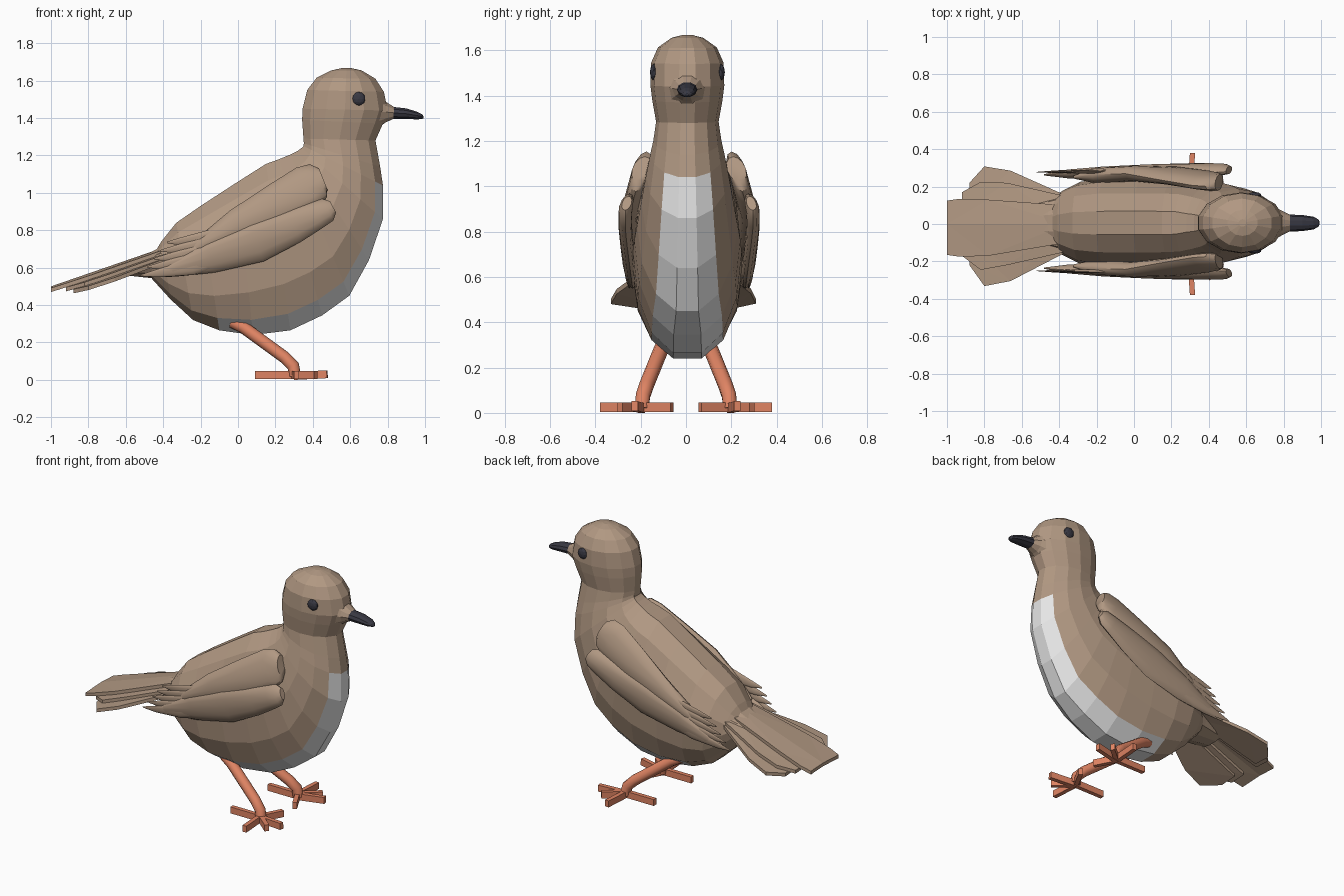
import bpy, bmesh, math
from mathutils import Vector, Matrix

if "Cube" in bpy.data.objects:
    bpy.data.objects.remove(bpy.data.objects["Cube"])


def material(name, rgb):
    m = bpy.data.materials.new(name)
    m.diffuse_color = (*rgb, 1)
    m.use_nodes = True
    m.node_tree.nodes["Principled BSDF"].inputs["Base Color"].default_value = m.diffuse_color
    return m


BROWN = material("brown_plumage", (0.44, 0.315, 0.225))
WHITE = material("white_belly", (0.80, 0.80, 0.80))
DARK = material("dark_beak", (0.04, 0.04, 0.055))
ORANGE = material("orange_leg", (0.74, 0.23, 0.125))


def finish(name, bm, mats, smooth=None):
    bmesh.ops.recalc_face_normals(bm, faces=bm.faces)
    me = bpy.data.meshes.new(name)
    bm.to_mesh(me)
    bm.free()
    ob = bpy.data.objects.new(name, me)
    bpy.context.collection.objects.link(ob)
    for m in mats:
        me.materials.append(m)
    if smooth:
        bpy.ops.object.select_all(action='DESELECT')
        ob.select_set(True)
        bpy.context.view_layer.objects.active = ob
        bpy.ops.object.shade_smooth_by_angle(angle=math.radians(smooth))
    return ob


def loft(rings, rule=None):
    """Skin a list of point rings; rule(i, j) gives the material of a face."""
    bm = bmesh.new()
    vs = [[bm.verts.new(p) for p in r] for r in rings]
    n = len(rings[0])
    for i in range(len(vs) - 1):
        for j in range(n):
            k = (j + 1) % n
            f = bm.faces.new((vs[i][j], vs[i][k], vs[i + 1][k], vs[i + 1][j]))
            f.material_index = rule(i, j) if rule else 0
    bm.faces.new(vs[0])
    bm.faces.new(vs[-1])
    return bm


# Body and head: (back x, back z, belly x, belly z, half width)
SIDES = 14
SECTIONS = [
    (-0.44, 0.69, -0.46, 0.54, 0.12), (-0.41, 0.74, -0.36, 0.43, 0.17),
    (-0.33, 0.84, -0.24, 0.32, 0.22), (-0.20, 0.93, -0.10, 0.265, 0.24),
    (0.00, 1.06, 0.08, 0.24, 0.242), (0.15, 1.155, 0.28, 0.265, 0.24),
    (0.22, 1.18, 0.45, 0.345, 0.234), (0.28, 1.205, 0.595, 0.45, 0.222),
    (0.32, 1.225, 0.70, 0.64, 0.203), (0.34, 1.24, 0.775, 0.86, 0.182),
    (0.35, 1.25, 0.775, 1.04, 0.163), (0.352, 1.265, 0.76, 1.14, 0.15),
    (0.35, 1.29, 0.735, 1.28, 0.138), (0.343, 1.39, 0.775, 1.37, 0.155),
    (0.345, 1.45, 0.80, 1.44, 0.163), (0.37, 1.55, 0.78, 1.54, 0.16),
    (0.42, 1.615, 0.735, 1.61, 0.13), (0.50, 1.655, 0.66, 1.655, 0.07),
    (0.56, 1.668, 0.60, 1.668, 0.02)]
rings = []
for i, (bx, bz, fx, fz, w) in enumerate(SECTIONS):
    back, belly = Vector((bx, 0.006, bz)), Vector((fx, 0.006, fz))
    mid, half = (back + belly) / 2, (belly - back) / 2 / math.cos(math.pi / SIDES)
    power = 0.9 if i < 7 else 1.0
    ring = []
    for j in range(SIDES):
        a = math.tau * (j - 0.5) / SIDES
        s = math.sin(a)
        ring.append(mid + half * math.cos(a) + Vector((0, math.copysign(abs(s) ** power, s) * w, 0)))
    rings.append(ring)


def belly_rule(i, j):
    side = j in (1, SIDES - 1)
    return int((j == 0 and 3 <= i <= 9) or (side and 3 <= i <= 9))


finish("body", loft(rings, belly_rule), [BROWN, WHITE])


def x_rings(sections, n):
    """Elliptical rings facing x: (x, z, half width, half height)."""
    return [[Vector((x, 0.005 + w * math.cos(math.tau * k / n), z + h * math.sin(math.tau * k / n)))
             for k in range(n)] for x, z, w, h in sections]


# Beak and its feathered base
finish("beak_base", loft(x_rings([(0.73, 1.435, 0.10, 0.105), (0.79, 1.432, 0.066, 0.058),
                                  (0.835, 1.428, 0.044, 0.032)], 10)), [BROWN])
finish("beak", loft(x_rings([(0.82, 1.428, 0.046, 0.034), (0.90, 1.423, 0.043, 0.03),
                             (0.96, 1.413, 0.034, 0.021), (0.985, 1.407, 0.02, 0.013),
                             (0.993, 1.404, 0.006, 0.005)], 10)), [DARK])


def blade(name, path, y0, side, thick):
    """Flattened feather in the xz plane; path holds (x, z, half width)."""
    rs, n = [], 12
    for i, (x, z, hw) in enumerate(path):
        a, b = path[max(i - 1, 0)], path[min(i + 1, len(path) - 1)]
        d = Vector((b[0] - a[0], 0, b[1] - a[1])).normalized()
        across = Vector((-d.z, 0, d.x))
        t = thick * min(1, hw / 0.05)
        ring = []
        for k in range(n):
            ang = math.tau * k / n
            p = Vector((x, 0, z)) + across * hw * math.cos(ang)
            y = y0 - 0.27 * max(0, p.z - 0.9) - 0.13 * max(0, 0.8 - p.z) + t * math.sin(ang)
            ring.append(p + Vector((0, side * y, 0)))
        rs.append(ring)
    finish(name, loft(rs), [BROWN], 40)


# Wings: shoulder flap, folded lower wing and a fan of flight feathers
for side, label in ((1, "left"), (-1, "right")):
    y = 0.285 if side > 0 else 0.258
    blade(label + "_wing_shoulder",
          [(0.455, 1.075, 0.06), (0.43, 1.065, 0.10), (0.37, 1.03, 0.12), (0.2, 0.935, 0.11),
           (0.0, 0.82, 0.095), (-0.2, 0.71, 0.05), (-0.32, 0.65, 0.01)], y - 0.015, side, 0.042)
    blade(label + "_wing_lower",
          [(0.508, 0.925, 0.035), (0.48, 0.91, 0.065), (0.42, 0.88, 0.075), (0.3, 0.82, 0.09),
           (0.1, 0.735, 0.108), (-0.15, 0.655, 0.085), (-0.35, 0.59, 0.04),
           (-0.48, 0.555, 0.006)], y + 0.01, side, 0.03)
    for k in range(5):
        tx, tz = -0.38 - 0.035 * k, 0.735 - 0.044 * k
        sx, sz = 0.26, 0.93 - 0.03 * k
        path = [(sx + (tx - sx) * t, sz + (tz - sz) * t - 0.05 * math.sin(math.pi * t), w)
                for t, w in ((0, 0.02), (0.3, 0.045), (0.65, 0.042), (0.88, 0.022), (1, 0.004))]
        blade(f"{label}_flight_feather_{k + 1}", path, y + 0.006 * k, side, 0.014)


def tail_plate(name, outline, lift, thick=0.022):
    """Flat feather from an xy outline, sloping down to the tail tip and the sides."""
    bm = bmesh.new()

    def z(x, y):
        return lift + 0.70 + (x + 0.42) * 0.345 - abs(y) * 0.12 * (1 + min(0, x + 0.42))

    top = [bm.verts.new((x, y, z(x, y))) for x, y in outline]
    low = [bm.verts.new((x, y, z(x, y) - thick)) for x, y in outline]
    n = len(outline)
    bm.faces.new(top)
    bm.faces.new(low[::-1])
    for i in range(n):
        k = (i + 1) % n
        bm.faces.new((top[i], low[i], low[k], top[k]))
    bmesh.ops.triangulate(bm, faces=[f for f in bm.faces if len(f.verts) > 4])
    finish(name, bm, [BROWN])


# Tail fan: paired feathers, the middle pair on top
for s, label in ((1, "left"), (-1, "right")):
    tail_plate(label + "_tail_middle",
               [(-0.36, 0), (-0.36, s * 0.10), (-0.78, s * 0.15 - 0.02), (-0.93, s * 0.155 - 0.02),
                (-1.0, s * 0.145 - 0.02), (-1.0, 0)], 0.0)
    tail_plate(label + "_tail_inner",
               [(-0.37, s * 0.02), (-0.37, s * 0.15), (-0.68, s * 0.22), (-0.82, s * 0.235 - 0.01),
                (-0.92, s * 0.17), (-0.92, s * 0.06)], -0.022)
    tail_plate(label + "_tail_outer",
               [(-0.38, s * 0.05), (-0.38, s * 0.16), (-0.66, s * 0.295 - 0.01),
                (-0.80, s * 0.32 - 0.012), (-0.88, s * 0.22), (-0.88, s * 0.10)], -0.042)
# Rump joining the tail to the body
finish("tail_base", loft(x_rings([(-0.36, 0.63, 0.17, 0.11), (-0.46, 0.615, 0.14, 0.075),
                                  (-0.62, 0.585, 0.10, 0.025)], 10)), [BROWN])

# Eyes, legs and feet
for s, label in ((1, "left"), (-1, "right")):
    bm = bmesh.new()
    bmesh.ops.create_icosphere(bm, subdivisions=2, radius=0.037,
                               matrix=Matrix.Translation((0.645, 0.006 + s * 0.147, 1.503))
                               @ Matrix.Diagonal((1, 0.5, 1, 1)))
    finish(label + "_eye", bm, [DARK])

    pts = [Vector(p) for p in ((-0.03, s * 0.095, 0.31), (0.03, s * 0.11, 0.28),
                               (0.25, s * 0.175, 0.12), (0.295, s * 0.19, 0.075), (0.305, s * 0.195, 0.02))]
    rs = []
    for i, p in enumerate(pts):
        d = (pts[min(i + 1, 4)] - pts[max(i - 1, 0)]).normalized()
        u = d.cross(Vector((0, 1, 0))).normalized()
        v = d.cross(u)
        rs.append([p + 0.033 * (u * math.cos(math.tau * k / 10) + v * math.sin(math.tau * k / 10))
                   for k in range(10)])
    finish(label + "_leg", loft(rs), [ORANGE], 50)

    # Toes spread as a star
    bm = bmesh.new()
    for deg, length in ((10, 0.18), (86, 0.185), (-62, 0.15), (180, 0.21), (40, 0.15)):
        m = (Matrix.Translation((0.30, s * 0.195, 0.027)) @ Matrix.Rotation(math.radians(s * deg), 4, 'Z')
             @ Matrix.Translation((length / 2, 0, 0)) @ Matrix.Rotation(math.radians(-3 if abs(deg) < 20 else 0), 4, 'Y')
             @ Matrix.Diagonal((length, 0.028, 0.042, 1)))
        bmesh.ops.create_cube(bm, size=1, matrix=m)
    bmesh.ops.translate(bm, verts=bm.verts, vec=(0, 0, -min(v.co.z for v in bm.verts)))
    finish(label + "_foot", bm, [ORANGE])
